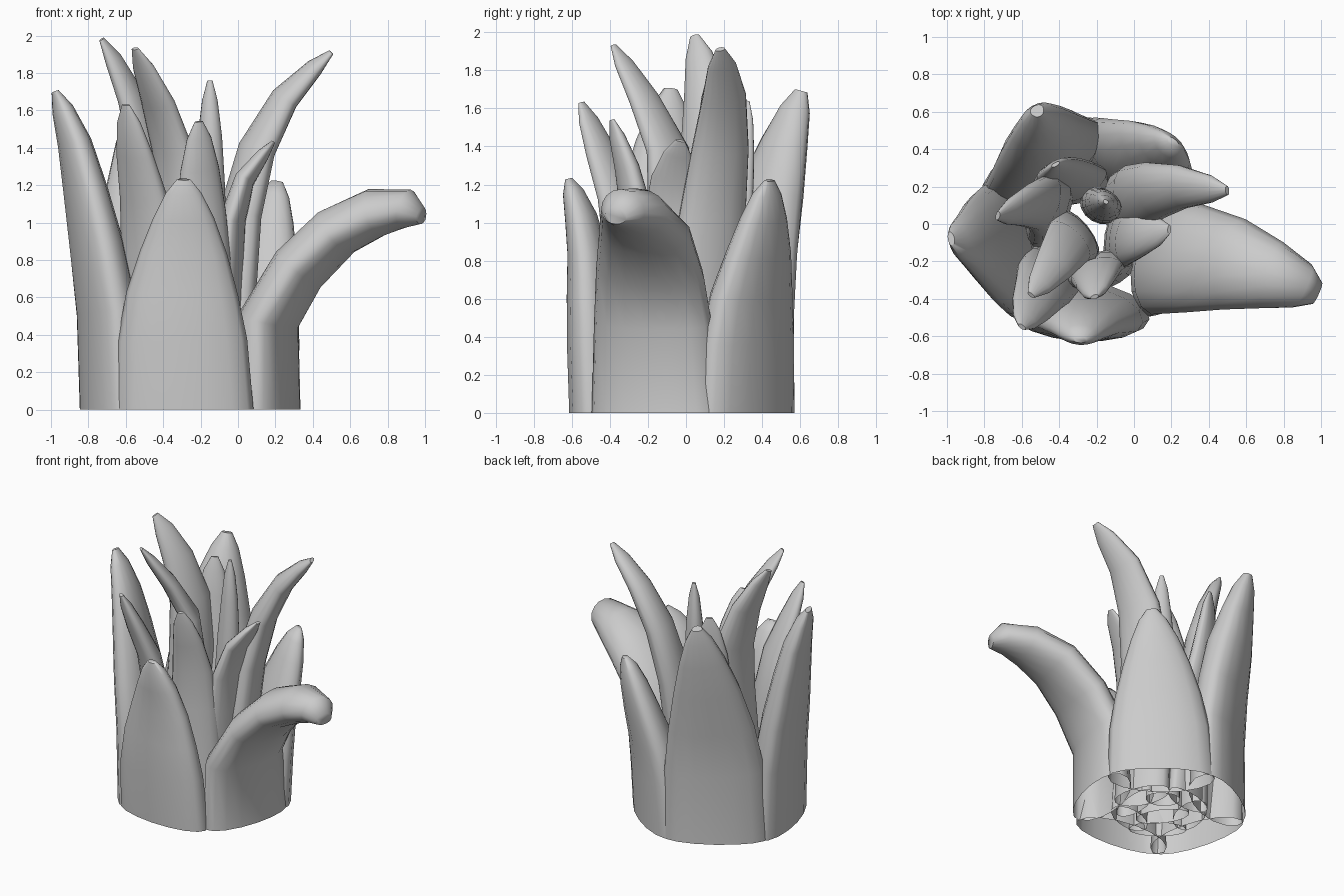
import bpy, bmesh, math
from mathutils import Vector

if "Cube" in bpy.data.objects:
    bpy.data.objects.remove(bpy.data.objects["Cube"])

CX, CY = -0.255, -0.035          # centre of the rosette
SIDES = 16
STATIONS = [0, 0.3, 0.5, 0.68, 0.83, 0.94, 1.0]
TAPER = [1, 0.94, 0.81, 0.63, 0.44, 0.26, 0.1]
THICK = [1, 0.95, 0.85, 0.7, 0.55, 0.36, 0.12]
INNER_W = [1, 0.97, 0.88, 0.75, 0.57, 0.36, 0.12]
INNER_T = [1, 1, 0.92, 0.8, 0.62, 0.4, 0.12]
BLUNT_W = [1, 0.92, 0.83, 0.71, 0.53, 0.36, 0.18]
BLUNT_T = [1, 0.95, 0.92, 0.9, 0.85, 0.68, 0.3]


def smooth_path(pts, steps=16):
    """Catmull-Rom samples through the control points"""
    p = [2 * pts[0] - pts[1]] + pts + [2 * pts[-1] - pts[-2]]
    out = []
    for i in range(1, len(p) - 2):
        a, b, c, d = p[i - 1:i + 3]
        for k in range(steps):
            t = k / steps
            out.append(0.5 * (2 * b + (c - a) * t + (2 * a - 5 * b + 4 * c - d) * t * t
                              + (3 * b - a - 3 * c + d) * t ** 3))
    return out + [pts[-1]]


def at_fraction(path, f):
    """Point and direction at a fraction of the path length"""
    lens = [(b - a).length for a, b in zip(path, path[1:])]
    goal = f * sum(lens)
    for i, l in enumerate(lens):
        if goal <= l or i == len(lens) - 1:
            d = path[i + 1] - path[i]
            return path[i] + d * min(goal / l, 1), d.normalized()
        goal -= l


def leaf(name, angle, radius, mids, width, outer, inner, wide=TAPER, thick=THICK, turn=None):
    """Hollow-bottomed leaf: lens section swept along a path"""
    a = math.radians(angle)
    base = Vector((CX + radius * math.cos(a), CY + radius * math.sin(a), 0))
    path = smooth_path([base] + [Vector(m) for m in mids])
    s0 = Vector((-math.sin(a), math.cos(a), 0))
    b = math.radians(angle if turn is None else turn)
    s1 = Vector((-math.sin(b), math.cos(b), 0))
    bm = bmesh.new()
    rings = []
    for f, w, th in zip(STATIONS, wide, thick):
        c, t = at_fraction(path, f)
        if f == 0:
            t = Vector((0, 0, 1))
        side = s0.lerp(s1, f)
        side = (side - t * side.dot(t)).normalized()
        n = side.cross(t)
        ring = []
        for k in range(SIDES):
            u = 2 * math.pi * k / SIDES
            d = outer if math.sin(u) > 0 else inner
            ring.append(bm.verts.new(c + side * (width / 2 * w * math.cos(u))
                                     + n * (d * th * math.sin(u))))
        rings.append(ring)
    for r, q in zip(rings, rings[1:]):
        for k in range(SIDES):
            j = (k + 1) % SIDES
            bm.faces.new((r[k], r[j], q[j], q[k]))
    bm.faces.new(rings[-1])
    bmesh.ops.recalc_face_normals(bm, faces=bm.faces)
    me = bpy.data.meshes.new(name)
    bm.to_mesh(me)
    bm.free()
    ob = bpy.data.objects.new(name, me)
    bpy.context.collection.objects.link(ob)
    bpy.ops.object.select_all(action='DESELECT')
    ob.select_set(True)
    bpy.context.view_layer.objects.active = ob
    bpy.ops.object.shade_smooth_by_angle(angle=math.radians(60))


# Outer ring of broad leaves
leaf("outer_leaf_front", -94, 0.45,
     [(-0.30, -0.51, 0.5), (-0.29, -0.54, 0.9), (-0.29, -0.62, 1.23)], 0.74, 0.13, 0.18)
leaf("outer_leaf_right", -16, 0.45,
     [(0.19, -0.175, 0.5), (0.51, -0.21, 0.91), (0.82, -0.30, 1.055), (0.98, -0.37, 1.03)],
     0.70, 0.13, 0.18, BLUNT_W, BLUNT_T)
leaf("outer_leaf_back_right", 52, 0.45,
     [(0.06, 0.34, 0.5), (0.14, 0.40, 0.9), (0.21, 0.44, 1.22)], 0.74, 0.13, 0.20)
leaf("outer_leaf_back_left", 122, 0.45,
     [(-0.49, 0.36, 0.55), (-0.50, 0.45, 1.1), (-0.52, 0.61, 1.69)], 0.74, 0.13, 0.20,
     thick=BLUNT_T[:4] + [0.65, 0.45, 0.2])
leaf("outer_leaf_left", 194, 0.45,
     [(-0.72, -0.14, 0.55), (-0.79, -0.12, 0.95), (-0.88, -0.10, 1.4), (-0.98, -0.08, 1.7)],
     0.76, 0.13, 0.18)

# Middle ring
leaf("middle_leaf_front_left", -128, 0.27,
     [(-0.46, -0.28, 0.6), (-0.50, -0.35, 1.1), (-0.56, -0.46, 1.4), (-0.60, -0.55, 1.63)],
     0.40, 0.09, 0.10, INNER_W, INNER_T)
leaf("middle_leaf_front", -70, 0.24,
     [(-0.19, -0.25, 0.6), (-0.20, -0.27, 1.1), (-0.21, -0.39, 1.54)],
     0.38, 0.09, 0.10, INNER_W, INNER_T)
leaf("middle_leaf_right", 20, 0.24,
     [(-0.02, 0.09, 0.6), (0.05, 0.16, 1.2), (0.23, 0.20, 1.62), (0.50, 0.18, 1.91)],
     0.42, 0.10, 0.13, INNER_W, INNER_T)
leaf("middle_leaf_back", 105, 0.25,
     [(-0.34, 0.23, 0.6), (-0.41, 0.28, 1.2), (-0.42, 0.32, 1.64)],
     0.40, 0.07, 0.10, INNER_W, INNER_T, turn=120)
leaf("middle_leaf_left", 158, 0.24,
     [(-0.46, 0.09, 0.7), (-0.48, 0.12, 1.3), (-0.59, 0.10, 1.7), (-0.73, 0.045, 1.98)],
     0.42, 0.09, 0.12, INNER_W, INNER_T)

# Inner leaves
leaf("inner_leaf_front_left", -145, 0.09,
     [(-0.32, -0.06, 0.9), (-0.35, -0.10, 1.4), (-0.45, -0.25, 1.7), (-0.55, -0.38, 1.93)],
     0.38, 0.09, 0.09, INNER_W, INNER_T, turn=-130)
leaf("inner_leaf_right", -10, 0.20,
     [(-0.04, -0.06, 0.7), (0.01, -0.07, 1.15), (0.19, -0.03, 1.43)],
     0.42, 0.07, 0.10, INNER_W, INNER_T)
leaf("inner_leaf_back", 60, 0.16,
     [(-0.16, 0.11, 0.9), (-0.15, 0.12, 1.4), (-0.15, 0.12, 1.76)],
     0.24, 0.08, 0.10, INNER_W, INNER_T)
